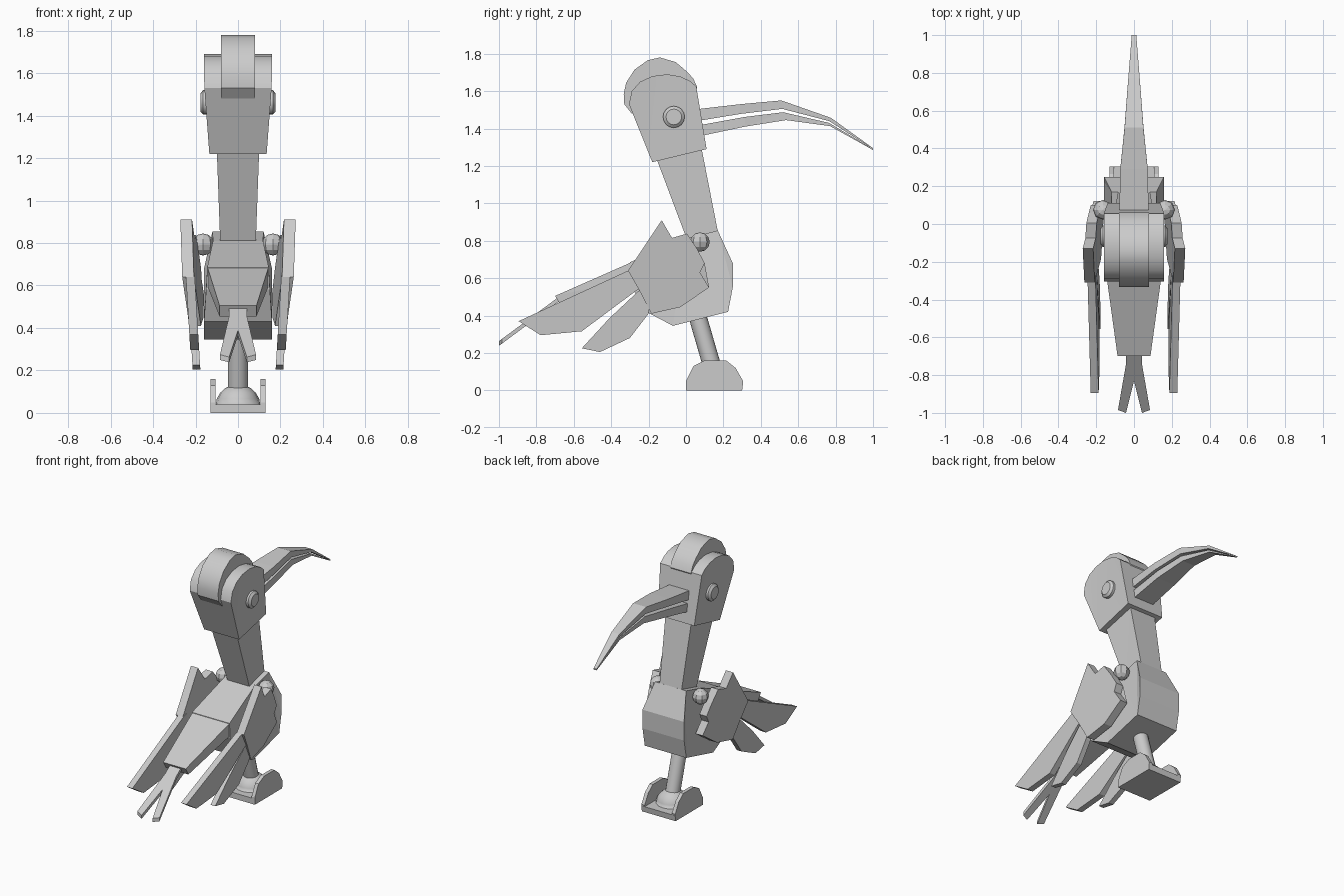
import bpy, bmesh, math
from mathutils import Vector

if "Cube" in bpy.data.objects:
    bpy.data.objects.remove(bpy.data.objects["Cube"])


def finish(name, bm, smooth=False):
    bmesh.ops.recalc_face_normals(bm, faces=bm.faces)
    mesh = bpy.data.meshes.new(name)
    bm.to_mesh(mesh)
    bm.free()
    ob = bpy.data.objects.new(name, mesh)
    bpy.context.collection.objects.link(ob)
    if smooth:
        bpy.ops.object.select_all(action='DESELECT')
        bpy.context.view_layer.objects.active = ob
        ob.select_set(True)
        bpy.ops.object.shade_smooth_by_angle(angle=math.radians(32))
    return ob


def slab(name, left, right, smooth=False):
    """Close a solid between two matching outlines."""
    bm = bmesh.new()
    a = [bm.verts.new(p) for p in left]
    b = [bm.verts.new(p) for p in right]
    n = len(a)
    caps = [bm.faces.new(a), bm.faces.new(b[::-1])]
    for i in range(n):
        bm.faces.new((a[i], b[i], b[(i + 1) % n], a[(i + 1) % n]))
    bmesh.ops.triangulate(bm, faces=caps)
    return finish(name, bm, smooth)


def centred(name, pts, smooth=False):
    """Side profile of (y, z, half width)."""
    return slab(name, [(-w, y, z) for y, z, w in pts],
                [(w, y, z) for y, z, w in pts], smooth)


def pair(name, pts, inner, thick):
    """Mirrored side panels; inner(y, z) gives the inside x."""
    for side, s in (("left", -1), ("right", 1)):
        slab(f"{name}_{side}", [(s * inner(y, z), y, z) for y, z in pts],
             [(s * (inner(y, z) + thick), y, z) for y, z in pts])


def rod(name, p0, p1, r, segs, smooth=True, r2=None):
    d = Vector(p1) - Vector(p0)
    bm = bmesh.new()
    bmesh.ops.create_cone(bm, cap_ends=True, segments=segs, radius1=r,
                          radius2=r if r2 is None else r2, depth=d.length)
    bm.transform(d.to_track_quat('Z', 'Y').to_matrix().to_4x4())
    bmesh.ops.translate(bm, verts=bm.verts, vec=(Vector(p0) + Vector(p1)) / 2)
    return finish(name, bm, smooth)


def ball(name, loc, r, u, v, smooth=False):
    bm = bmesh.new()
    bmesh.ops.create_uvsphere(bm, u_segments=u, v_segments=v, radius=r)
    bmesh.ops.translate(bm, verts=bm.verts, vec=loc)
    return finish(name, bm, smooth)


# Body and sloping back
centred("chest", [(.17, .855, .12), (.25, .68, .16), (.25, .55, .16), (.225, .42, .16),
                  (-.07, .345, .16), (-.23, .43, .16), (-.30, .58, .15),
                  (-.30, .685, .145), (0, .81, .118)])
centred("rump", [(-.28, .69, .145), (-.70, .505, .087), (-.67, .455, .087), (-.28, .60, .145)])

# Forked tail
def tail_z(y):
    return .475 + (y + .68) * .74
for side, s in (("left", -1), ("right", 1)):
    fork = [(0, -.65), (.042, -.65), (.042, -.74), (.085, -.985), (.042, -1), (0, -.83)]
    slab("tail_" + side, [(s * x, y, tail_z(y)) for x, y in fork],
         [(s * x, y, tail_z(y) + .025) for x, y in fork])

# Neck and head
centred("neck", [(.18, .80, .083), (.08, 1.31, .10), (-.16, 1.245, .10), (.015, .78, .083)])
head = [(-.18, 1.22), (.11, 1.29), (.055, 1.625), (.02, 1.655), (-.03, 1.678), (-.10, 1.69),
        (-.18, 1.68), (-.245, 1.65), (-.29, 1.60), (-.305, 1.53)]
centred("head", [(y, z, min(.16, .135 + (z - 1.22) * .075)) for y, z in head], True)
crest = [(0, 1.5), (.06, 1.62), (.04, 1.665), (.01, 1.70), (-.055, 1.755), (-.14, 1.78),
         (-.205, 1.765), (-.275, 1.715), (-.32, 1.645), (-.333, 1.585), (-.33, 1.53), (-.29, 1.48)]
centred("crest", [(y, z, .08) for y, z in crest], True)

# Eyes
for side, s in (("left", -1), ("right", 1)):
    rod("eye_" + side, (s * .13, -.065, 1.462), (s * .164, -.065, 1.462), .058, 16)
    rod("eye_rim_" + side, (s * .164, -.065, 1.462), (s * .177, -.065, 1.462), .058, 16, r2=.042)

# Curved beak in two halves
centred("upper_beak", [(.03, 1.50, .078), (.29, 1.53, .073), (.51, 1.55, .05), (.775, 1.457, .03),
                       (1, 1.295, .012), (1, 1.29, .012), (.765, 1.44, .03), (.515, 1.505, .05),
                       (.29, 1.478, .073), (.03, 1.435, .078)])
centred("lower_beak", [(.03, 1.41, .076), (.315, 1.462, .07), (.52, 1.487, .048), (.765, 1.43, .028),
                       (1, 1.29, .011), (1, 1.285, .011), (.77, 1.413, .028), (.535, 1.445, .048),
                       (.315, 1.41, .07), (.03, 1.35, .076)])

# Wings: shoulder joint, covert plate, two long feathers
for side, s in (("left", -1), ("right", 1)):
    ball("shoulder_" + side, (s * .165, .075, .793), .052, 8, 6)
pair("wing_plate", [(-.13, .91), (-.075, .815), (.005, .838), (.06, .755), (.10, .68), (.075, .63),
                    (.123, .55), (-.03, .445), (-.185, .41), (-.25, .535), (-.31, .64)],
     lambda y, z: .119 - .092 * y + .094 * z, .055)
def feather_x(y, z):
    return .165 + .06 * z
pair("upper_feather", [(-.20, .67), (-.31, .64), (-.895, .37), (-.777, .295), (-.557, .316),
                       (-.27, .53), (-.20, .57)], feather_x, .042)
pair("lower_feather", [(-.18, .53), (-.25, .535), (-.41, .385), (-.557, .225), (-.46, .205),
                       (-.30, .28), (-.20, .41)], feather_x, .036)

# Single leg standing in an open shoe
rod("leg", (0, .055, .42), (0, .145, .11), .048, 16)
dome = ball("ankle_dome", (0, 0, 0), .105, 16, 10, True)
dome.location = (0, .15, .035)
dome.scale.z = .95
centred("foot_base", [(0, 0, .13), (.30, 0, .13), (.305, .04, .13), (0, .04, .13)])
pair("foot_side", [(0, 0), (.30, 0), (.305, .05), (.265, .12), (.215, .16), (.10, .16),
                   (.04, .13), (0, .05)], lambda y, z: .105, .025)
bm = bmesh.new()
bm.from_mesh(dome.data)
bmesh.ops.bisect_plane(bm, geom=bm.verts[:] + bm.edges[:] + bm.faces[:], plane_co=(0, 0, 0),
                       plane_no=(0, 0, -1), clear_outer=True)
bm.to_mesh(dome.data)
bm.free()
